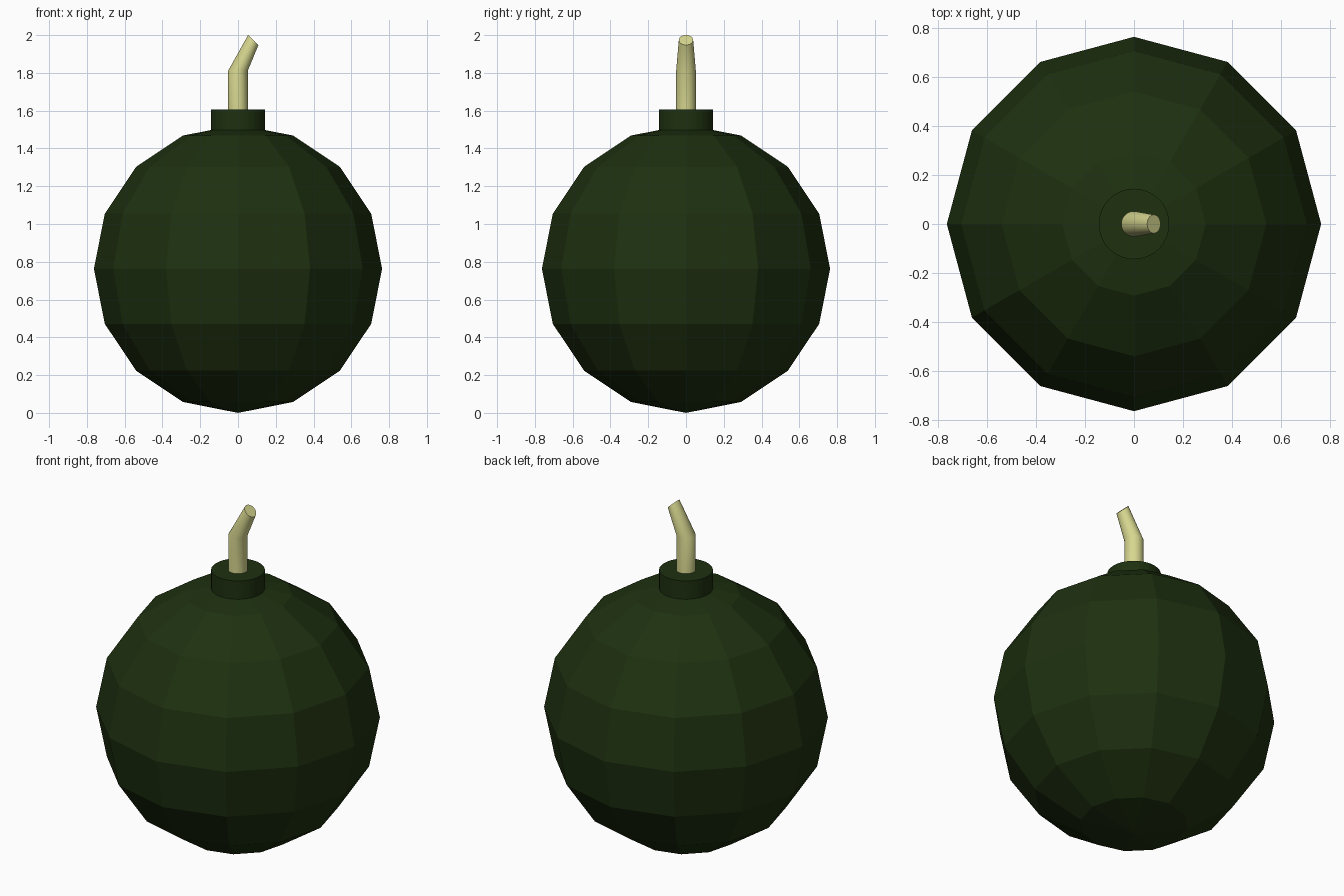
import bpy, bmesh
from math import radians
from mathutils import Matrix, Vector

if "Cube" in bpy.data.objects:
    bpy.data.objects.remove(bpy.data.objects["Cube"])


def material(name, rgb):
    m = bpy.data.materials.new(name)
    m.diffuse_color = (*rgb, 1)
    m.use_nodes = True
    m.node_tree.nodes["Principled BSDF"].inputs["Base Color"].default_value = m.diffuse_color
    return m


def smooth(obj):
    bpy.ops.object.select_all(action='DESELECT')
    obj.select_set(True)
    bpy.context.view_layer.objects.active = obj
    bpy.ops.object.shade_smooth_by_angle(angle=radians(30))


green = material("dark_green", (0.013, 0.03, 0.005))
straw = material("straw", (0.68, 0.68, 0.28))

# Faceted round body
bpy.ops.mesh.primitive_uv_sphere_add(segments=12, ring_count=8, radius=0.763,
                                     location=(0, 0, 0.763))
body = bpy.context.object
body.name = "body"
body.data.materials.append(green)

# Short collar sunk into the top
bpy.ops.mesh.primitive_cylinder_add(vertices=32, radius=0.144, depth=0.13,
                                    location=(0, 0, 1.54))
collar = bpy.context.object
collar.name = "collar"
collar.data.materials.append(green)
smooth(collar)

# Bent fuse: (centre, radius, tilt) of each circular section
sections = [((0, 0, 1.56), 0.052, 0),
            ((0, 0, 1.812), 0.052, 0),
            ((0.081, 0, 1.974), 0.038, 44)]
SIDES = 32
bm = bmesh.new()
rings = []
for centre, radius, tilt in sections:
    mat = Matrix.Translation(Vector(centre)) @ Matrix.Rotation(radians(tilt), 4, 'Y')
    rings.append(bmesh.ops.create_circle(bm, segments=SIDES, radius=radius,
                                         matrix=mat)["verts"])
for low, high in zip(rings, rings[1:]):
    for i in range(SIDES):
        j = (i + 1) % SIDES
        bm.faces.new((low[i], low[j], high[j], high[i]))
bm.faces.new(rings[0])
bm.faces.new(rings[-1])
bmesh.ops.recalc_face_normals(bm, faces=bm.faces)
mesh = bpy.data.meshes.new("fuse")
bm.to_mesh(mesh)
bm.free()
fuse = bpy.data.objects.new("fuse", mesh)
bpy.context.collection.objects.link(fuse)
mesh.materials.append(straw)
smooth(fuse)
